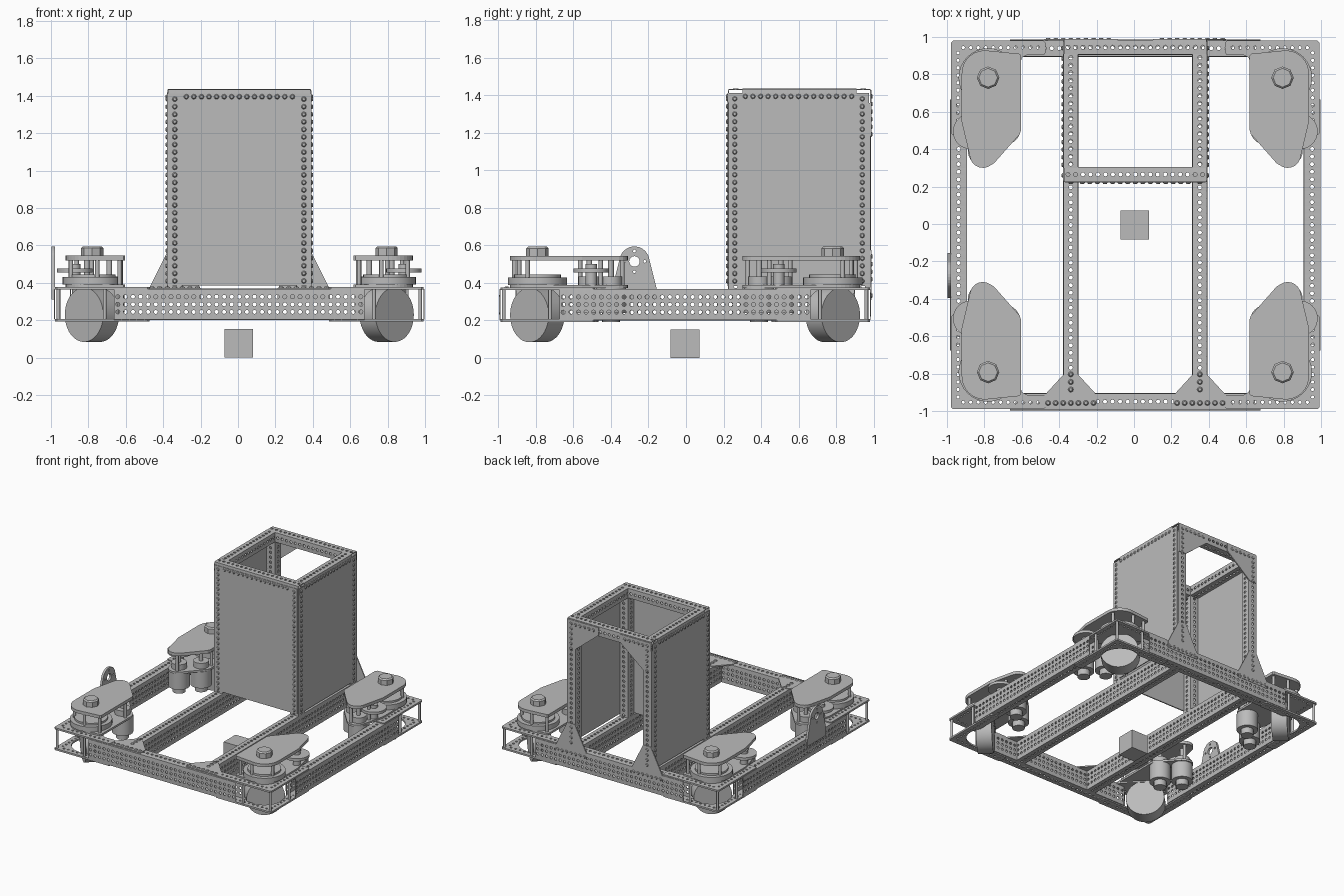
import bpy, bmesh, math
from mathutils import Matrix, Vector

cube = bpy.data.objects.get("Cube")
if cube:
    bpy.data.objects.remove(cube, do_unlink=True)

grey = bpy.data.materials.new("plain_grey")
grey.use_nodes = True
grey.diffuse_color = (0.5, 0.5, 0.5, 1)
grey.node_tree.nodes["Principled BSDF"].inputs["Base Color"].default_value = (0.5, 0.5, 0.5, 1)

CENTRE = (0.007, -0.005, 0)
UP = Matrix.Identity(4)
FACE_Y = Matrix(((1, 0, 0, 0), (0, 0, 1, 0), (0, 1, 0, 0), (0, 0, 0, 1)))  # (x, z) outline, depth y
FACE_X = Matrix(((0, 0, 1, 0), (1, 0, 0, 0), (0, 1, 0, 0), (0, 0, 0, 1)))  # (y, z) outline, depth x


def finish(bm, name, mirror="", smooth=False, wall=0):
    if not wall:
        bmesh.ops.recalc_face_normals(bm, faces=bm.faces)
    mesh = bpy.data.meshes.new(name)
    bm.to_mesh(mesh)
    bm.free()
    mesh.materials.append(grey)
    ob = bpy.data.objects.new(name, mesh)
    ob.location = CENTRE
    bpy.context.collection.objects.link(ob)
    if smooth:
        bpy.ops.object.select_all(action="DESELECT")
        ob.select_set(True)
        bpy.context.view_layer.objects.active = ob
        bpy.ops.object.shade_smooth_by_angle(angle=math.radians(35))
    if wall:
        mod = ob.modifiers.new("wall", "SOLIDIFY")
        mod.thickness, mod.offset = wall, -1
    if mirror:
        mod = ob.modifiers.new("mirror", "MIRROR")
        mod.use_axis = ("x" in mirror, "y" in mirror, False)
        mod.use_mirror_merge = False
    return ob


def box(name, lo, hi, mirror=""):
    bm = bmesh.new()
    lo, hi = Vector(lo), Vector(hi)
    bmesh.ops.create_cube(bm, size=1, matrix=Matrix.Translation((lo + hi) / 2) @ Matrix.Diagonal((*(hi - lo), 1)))
    return finish(bm, name, mirror)


def cylinders(name, spots, r, z0, z1, mirror="xy", seg=32, top=None):
    bm = bmesh.new()
    for x, y in spots:
        bmesh.ops.create_cone(bm, cap_ends=True, segments=seg, radius1=r, radius2=top or r, depth=z1 - z0,
                              matrix=Matrix.Translation((x, y, (z0 + z1) / 2)))
    return finish(bm, name, mirror, seg > 8)


def circle(x, y, r, n, start=0, end=360):
    full = end - start == 360
    steps = n if full else n - 1
    return [(x + r * math.cos(math.radians(start + (end - start) * k / steps)),
             y + r * math.sin(math.radians(start + (end - start) * k / steps))) for k in range(n)]


def plate(name, outline, depth, thick, frame=UP, mirror="", holes=()):
    """Flat sheet cut from an outline, with round holes, extruded along the frame's depth."""
    bm = bmesh.new()
    edges = []
    for loop in [outline] + [circle(x, y, r, 20 if r > 0.02 else 8) for x, y, r in holes]:
        vs = [bm.verts.new((x, y, depth)) for x, y in loop]
        edges += [bm.edges.new((a, b)) for a, b in zip(vs, vs[1:] + vs[:1])]
    bmesh.ops.triangle_fill(bm, edges=edges, use_beauty=True)
    out = bmesh.ops.extrude_face_region(bm, geom=bm.faces[:])
    bmesh.ops.translate(bm, verts=[g for g in out["geom"] if isinstance(g, bmesh.types.BMVert)], vec=(0, 0, thick))
    bm.transform(frame)
    return finish(bm, name, mirror)


def tube(name, start, end, across, rise, rows, mirror="", pitch=0.0405, r=0.011):
    """Hollow box beam with rows of round holes in all four walls."""
    start, end = Vector(start), Vector(end)
    run = end - start
    n = max(1, round(run.length / pitch))
    step = run / n
    along = run.normalized()
    across, rise = Vector(across), Vector(rise)
    if run.cross(across).dot(rise) < 0:
        across = -across
    bm = bmesh.new()
    corners = [(across, -rise, rows[0]), (rise, across, rows[1]), (-across, rise, rows[0]), (-rise, -across, rows[1])]
    for span, out, count in corners:
        v, gap = span.normalized(), pitch
        for i in range(n):
            for j in range(count):
                mid = (j - (count - 1) / 2) * gap
                low = -span.length / 2 if j == 0 else mid - gap / 2
                high = span.length / 2 if j == count - 1 else mid + gap / 2
                base = start + out / 2 + step * (i + 0.5)
                ring = []
                for k in range(8):
                    c, s = math.cos(k * math.pi / 4), math.sin(k * math.pi / 4)
                    m = max(abs(c), abs(s))
                    t = mid if k % 4 == 0 else (high if s > 0 else low)
                    ring.append((bm.verts.new(base + step * (c / m / 2) + v * t),
                                 bm.verts.new(base + along * c * r + v * (mid + s * r))))
                for (a, b), (c, d) in zip(ring, ring[1:] + ring[:1]):
                    bm.faces.new((a, c, d, b))
    bmesh.ops.remove_doubles(bm, verts=bm.verts, dist=0.0005)
    return finish(bm, name, mirror, wall=0.006)


def rivets(name, spots, normal, mirror="", r=0.015):
    bm = bmesh.new()
    turn = Vector(normal).to_track_quat("Z", "Y").to_matrix().to_4x4()
    for p in spots:
        bmesh.ops.create_cone(bm, cap_ends=True, segments=8, radius1=r, radius2=r * 0.55, depth=0.009,
                              matrix=Matrix.Translation(p) @ turn)
    return finish(bm, name, mirror)


# Base frame: outer rails and two long inner beams
LOW, HIGH = 0.207, 0.363
MID, TALL = (LOW + HIGH) / 2, (0, 0, HIGH - LOW)
tube("cross_rail", (-0.67, 0.945, MID), (0.67, 0.945, MID), (0, 0.08, 0), TALL, (1, 3), "y")
tube("side_rail", (0.945, -0.67, MID), (0.945, 0.67, MID), (0.08, 0, 0), TALL, (1, 3), "x")
tube("inner_beam", (0.345, -0.905, MID), (0.345, 0.905, MID), (0.07, 0, 0), TALL, (1, 3), "x")

# Corner plates joining the rails, above and below each wheel
arm = [0.52 + 0.04 * k for k in range(11)]
arm_holes = [(a, 0.948, 0.009) for a in arm] + [(0.948, a, 0.009) for a in arm]
rim = [(0.975, 0.985), (0.49, 0.985), (0.48, 0.975), (0.48, 0.92), (0.49, 0.908)]
mirrored_rim = [(y, x) for x, y in reversed(rim)]
plate("upper_corner_plate", rim + [(0.58, 0.908), (0.605, 0.895), (0.615, 0.87), (0.87, 0.62), (0.895, 0.605),
      (0.908, 0.58)] + mirrored_rim, HIGH, 0.014, mirror="xy", holes=arm_holes)
notch = circle(0.785, 0.785, 0.148, 16, 124, -34)
plate("lower_corner_plate", rim + notch + mirrored_rim, 0.193, 0.014, mirror="xy", holes=arm_holes)
cylinders("corner_post", [(0.967, 0.967), (0.967, 0.72), (0.72, 0.967)], 0.01, 0.2, 0.37, seg=12)

# Drive modules: wheel, gear, motors and cover plate at every corner
bm = bmesh.new()
bmesh.ops.create_cone(bm, cap_ends=True, segments=48, radius1=0.145, radius2=0.145, depth=0.12,
                      matrix=Matrix.Translation((0.788, 0.788, 0.229)) @ Matrix.Rotation(math.pi / 4, 4, "Z")
                      @ Matrix.Rotation(math.pi / 2, 4, "Y"))
finish(bm, "wheel", "xy", True)
cover = ([(0.62, 0.915), (0.61, 0.905), (0.61, 0.51), (0.618, 0.485), (0.755, 0.33)]
         + circle(0.815, 0.375, 0.07, 7, 232, 340) + [(0.928, 0.55)]
         + circle(0.805, 0.81, 0.123, 10, 0, 95))
plate("module_base", cover, 0.374, 0.016, mirror="xy")
plate("module_cover", cover, 0.52, 0.025, mirror="xy")
cylinders("steering_gear", [(0.787, 0.787)], 0.158, 0.39, 0.43)
cylinders("gear_cap", [(0.787, 0.787)], 0.125, 0.43, 0.445)
cylinders("cover_post", [(0.64, 0.885), (0.9, 0.84), (0.635, 0.56), (0.87, 0.45), (0.79, 0.335), (0.76, 0.91)],
          0.012, 0.385, 0.525, seg=12)
cylinders("cover_nut", [(0.787, 0.787)], 0.06, 0.545, 0.585, seg=8)
cylinders("nut_cap", [(0.787, 0.787)], 0.06, 0.585, 0.595, seg=8, top=0.05)
cylinders("sensor_disc", [(0.88, 0.5)], 0.095, 0.455, 0.477)
cylinders("sensor_shaft", [(0.88, 0.5)], 0.03, 0.39, 0.5, seg=16)
motors = [(0.815, 0.395), (0.695, 0.51)]
cylinders("motor", motors, 0.08, 0.24, 0.376)
cylinders("motor_neck", motors, 0.058, 0.376, 0.435)
cylinders("motor_tail", motors, 0.048, 0.193, 0.24, seg=16)
cylinders("motor_shaft", motors, 0.015, 0.435, 0.52, seg=12)

# Tower: four posts and a ring of tubes on top
TOP = 1.395
W = 0.07
for label, y in (("front", 0.27), ("back", 0.95)):
    tube(label + "_post", (0.345, y, HIGH), (0.345, y, 1.36), (W, 0, 0), (0, W, 0), (1, 1), "x")
    tube(label + "_top_tube", (-0.38, y, TOP), (0.38, y, TOP), (0, W, 0), (0, 0, W), (1, 1))
tube("side_top_tube", (0.345, 0.305, TOP), (0.345, 0.915, TOP), (W, 0, 0), (0, 0, W), (1, 1), "x")

# Tower panels on the front and both sides, edged with rivets
box("front_panel", (-0.375, 0.226, 0.385), (0.375, 0.235, 1.412))
box("side_panel", (0.38, 0.235, 0.385), (0.387, 0.98, 1.412), "x")
heights = [0.41 + 0.0405 * k for k in range(25)]
rivets("front_rivets", [(s * 0.345, 0.223, z) for s in (-1, 1) for z in heights]
       + [(0.0405 * k, 0.223, TOP) for k in range(-7, 8)], (0, -1, 0))
rivets("side_rivets", [(0.389, y, z) for y in (0.265, 0.945) for z in heights]
       + [(0.389, 0.605 + 0.0405 * k, TOP) for k in range(-7, 8)], (1, 0, 0), "x")

# Gussets: beam ends at the front, post feet and top corners at the back
floor_gusset = [(0.205, -0.975), (0.485, -0.975), (0.485, -0.91), (0.375, -0.79), (0.315, -0.79), (0.205, -0.91)]
plate("floor_gusset", floor_gusset, HIGH, 0.01, mirror="x")
rivets("floor_gusset_rivets", [(0.345 + 0.0405 * k, -0.952, 0.377) for k in range(-3, 4)]
       + [(0.345, -0.88 + 0.0405 * k, 0.377) for k in range(3)], (0, 0, 1), "x")
foot_gusset = [(0.205, 0.31), (0.485, 0.31), (0.485, 0.365), (0.38, 0.575), (0.31, 0.575), (0.205, 0.365)]
plate("foot_gusset", foot_gusset, 0.985, 0.009, FACE_Y, "x")
rivets("foot_gusset_rivets", [(0.345 + 0.0405 * k, 0.996, 0.333) for k in range(-3, 4)]
       + [(0.345, 0.996, 0.42 + 0.0405 * k) for k in range(4)], (0, 1, 0), "x")
top_gusset = [(0.38, 1.428), (0.095, 1.428), (0.095, 1.365), (0.315, 1.185), (0.38, 1.185)]
plate("top_gusset", top_gusset, 0.985, 0.009, FACE_Y, "x")
rivets("top_gusset_rivets", [(0.345 - 0.0405 * k, 0.996, TOP) for k in range(6)]
       + [(0.345, 0.996, TOP - 0.0405 * k) for k in range(1, 6)], (0, 1, 0), "x")

# Lifting lug on the right rail
lug = [(-0.39, 0.31), (-0.15, 0.31), (-0.15, 0.365)] + circle(-0.27, 0.515, 0.08, 14, 10, 170) + [(-0.39, 0.365)]
lug_holes = [(-0.27, 0.515, 0.028)] + [(x, y, 0.008) for x, y in circle(-0.27, 0.515, 0.055, 4)]
plate("lug", lug, -1.003, 0.018, FACE_X, holes=lug_holes)

# Loose block on the floor
box("block", (-0.08, -0.077, 0), (0.072, 0.077, 0.153))
